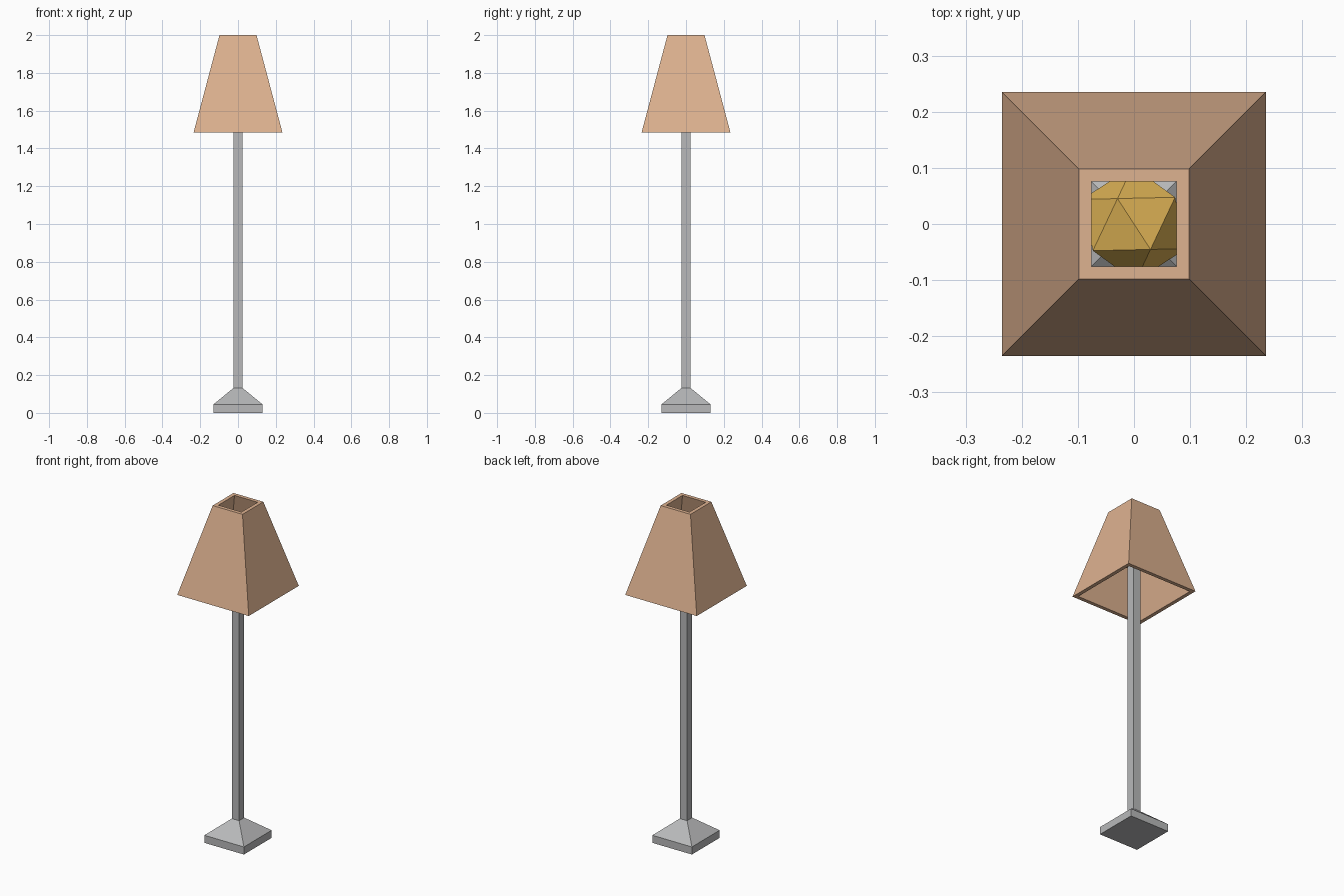
import bpy, bmesh, math
from mathutils import Matrix

if "Cube" in bpy.data.objects:
    bpy.data.objects.remove(bpy.data.objects["Cube"])


def material(name, rgb):
    # sRGB 0-255 to linear diffuse colour
    lin = [((c / 255 + 0.055) / 1.055) ** 2.4 for c in rgb]
    m = bpy.data.materials.new(name)
    m.diffuse_color = (*lin, 1)
    m.use_nodes = True
    m.node_tree.nodes["Principled BSDF"].inputs["Base Color"].default_value = m.diffuse_color
    return m


METAL = material("grey_metal", (184, 185, 186))
FABRIC = material("tan_fabric", (222, 178, 144))
GLOW = material("warm_yellow", (220, 177, 84))


def add_object(name, bm, mat):
    bmesh.ops.recalc_face_normals(bm, faces=bm.faces[:])
    me = bpy.data.meshes.new(name)
    bm.to_mesh(me)
    bm.free()
    me.materials.append(mat)
    ob = bpy.data.objects.new(name, me)
    bpy.context.collection.objects.link(ob)
    return ob


def square_loft(name, profile, mat, closed=False):
    """Stack square rings given as (half width, z); cap the ends or close the loop."""
    bm = bmesh.new()
    rings = [[bm.verts.new((sx * h, sy * h, z))
              for sx, sy in ((-1, -1), (1, -1), (1, 1), (-1, 1))]
             for h, z in profile]
    pairs = list(zip(rings, rings[1:]))
    if closed:
        pairs.append((rings[-1], rings[0]))
    else:
        bm.faces.new(rings[0])
        bm.faces.new(rings[-1])
    for a, b in pairs:
        for i in range(4):
            j = (i + 1) % 4
            bm.faces.new((a[i], a[j], b[j], b[i]))
    return add_object(name, bm, mat)


# Foot and pole
square_loft("base", [(0.13, 0), (0.13, 0.045), (0.024, 0.132)], METAL)
square_loft("pole", [(0.024, 0.13), (0.024, 1.68)], METAL)

# Open shade with wall thickness
square_loft("shade", [(0.235, 1.485), (0.098, 2.0), (0.076, 2.0), (0.213, 1.485)],
            FABRIC, closed=True)

# Bulb: regular icosahedron resting with one edge on top
p, s = (1 + math.sqrt(5)) / 2, 0.054
bm = bmesh.new()
for a in (-s, s):
    for b in (-s * p, s * p):
        for co in ((0, a, b), (a, b, 0), (b, 0, a)):
            bm.verts.new(co)
bmesh.ops.convex_hull(bm, input=bm.verts[:])
bmesh.ops.transform(bm, verts=bm.verts[:],
                    matrix=Matrix.Translation((0, 0, 1.745)) @ Matrix.Rotation(math.radians(33), 4, 'Z'))
add_object("bulb", bm, GLOW)
